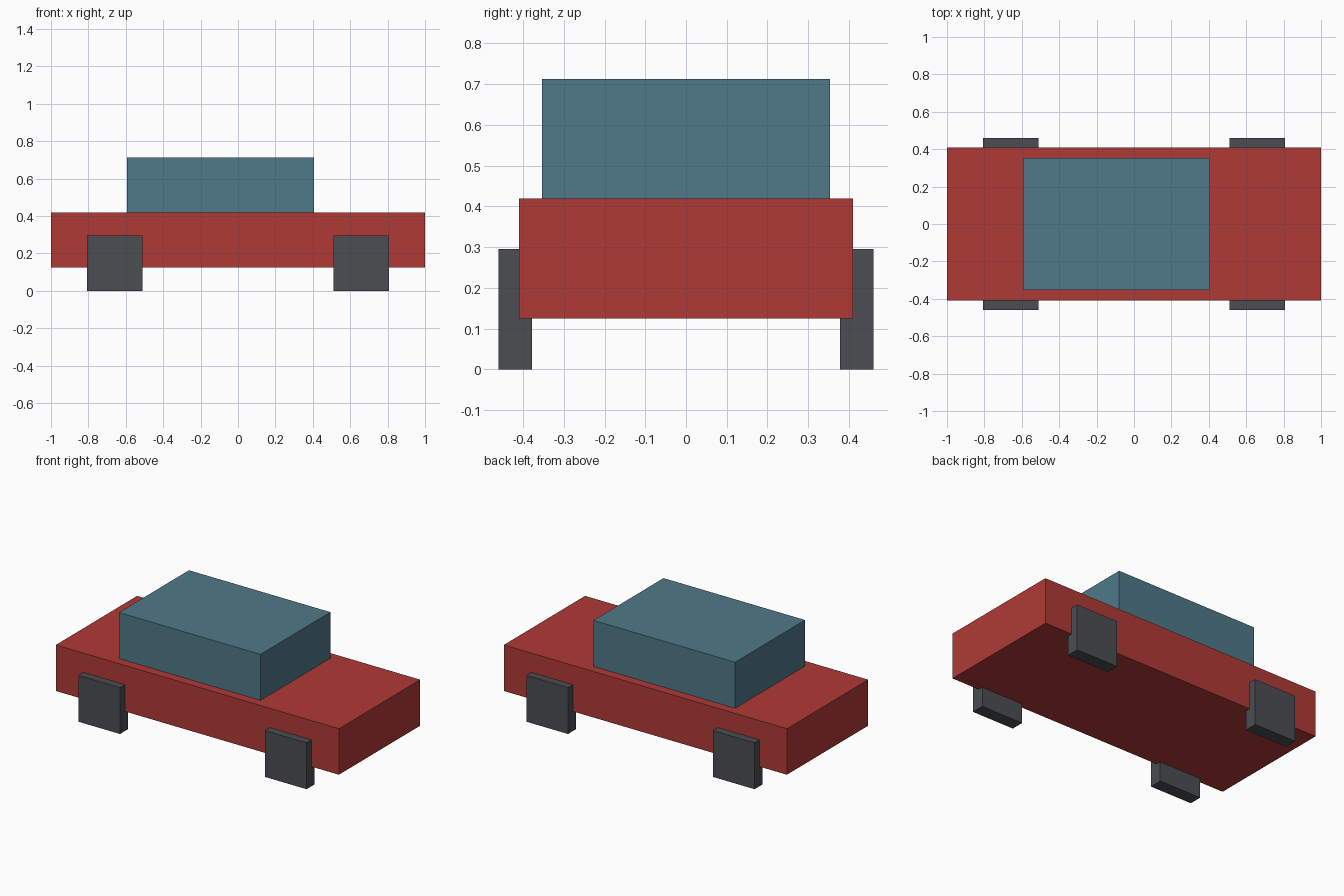
import bpy

if "Cube" in bpy.data.objects:
    bpy.data.objects.remove(bpy.data.objects["Cube"])


def material(name, rgb):
    mat = bpy.data.materials.new(name)
    mat.diffuse_color = (*rgb, 1.0)
    mat.use_nodes = True
    mat.node_tree.nodes["Principled BSDF"].inputs["Base Color"].default_value = mat.diffuse_color
    return mat


def box(name, center, size, mat):
    bpy.ops.mesh.primitive_cube_add(size=1, location=center)
    obj = bpy.context.object
    obj.name = name
    obj.scale = size
    bpy.ops.object.transform_apply(location=False, rotation=False, scale=True)
    obj.data.materials.append(mat)
    return obj


red = material("red_paint", (0.43, 0.042, 0.036))
blue = material("blue_glass", (0.08, 0.19, 0.25))
dark = material("dark_rubber", (0.07, 0.075, 0.084))

# Body slab and cabin, set slightly towards -x
box("body", (0, 0, 0.272), (2.0, 0.82, 0.294), red)
box("cabin", (-0.094, 0, 0.566), (1.0, 0.706, 0.294), blue)

# Four square wheels, partly sunk into the body sides
for x_name, sx in (("left", -1), ("right", 1)):
    for y_name, sy in (("front", -1), ("back", 1)):
        box(f"{y_name}_{x_name}_wheel", (sx * 0.659, sy * 0.419, 0.148),
            (0.295, 0.082, 0.296), dark)
